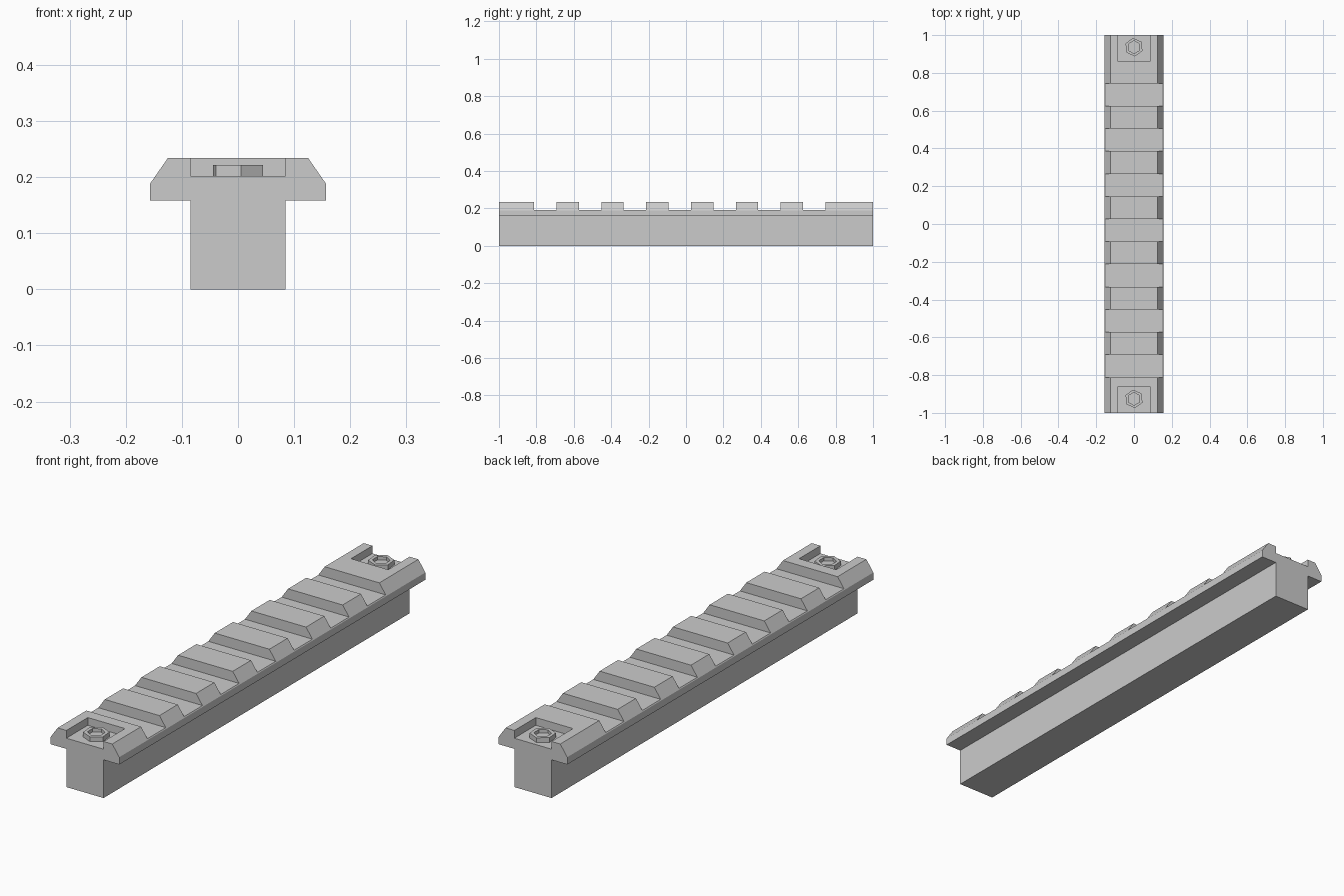
import bpy, bmesh
from math import cos, sin, radians

if "Cube" in bpy.data.objects:
    bpy.data.objects.remove(bpy.data.objects["Cube"])


def finish(name, bm):
    bmesh.ops.recalc_face_normals(bm, faces=bm.faces)
    mesh = bpy.data.meshes.new(name)
    bm.to_mesh(mesh)
    bm.free()
    ob = bpy.data.objects.new(name, mesh)
    bpy.context.collection.objects.link(ob)
    return ob


def add_box(bm, x, y0, y1, z0, z1):
    vs = bmesh.ops.create_cube(bm, size=1)["verts"]
    bmesh.ops.scale(bm, vec=(2 * x, y1 - y0, z1 - z0), verts=vs)
    bmesh.ops.translate(bm, vec=(0, (y0 + y1) / 2, (z0 + z1) / 2), verts=vs)


# Rail: mirrored half profile pulled along y
half = [(0.085, 0), (0.085, 0.158), (0.157, 0.158), (0.157, 0.188), (0.125, 0.234)]
profile = half + [(-x, z) for x, z in reversed(half)]
bm = bmesh.new()
face = bm.faces.new([bm.verts.new((x, -1, z)) for x, z in profile])
ext = bmesh.ops.extrude_face_region(bm, geom=[face])["geom"]
bmesh.ops.translate(bm, vec=(0, 2, 0),
                    verts=[g for g in ext if isinstance(g, bmesh.types.BMVert)])
rail = finish("rail", bm)

# Cutter: seven cross slots and the two open end pockets
bm = bmesh.new()
for i in range(7):
    y = -0.812 + i * 0.2395
    add_box(bm, 0.3, y, y + 0.12, 0.192, 0.4)
add_box(bm, 0.085, -1.1, -0.86, 0.202, 0.4)
add_box(bm, 0.085, 0.86, 1.1, 0.202, 0.4)
cutter = finish("slot_cutter", bm)
cutter.hide_render = True
cutter.hide_viewport = True
cutter.display_type = 'WIRE'

mod = rail.modifiers.new("slots", 'BOOLEAN')
mod.operation = 'DIFFERENCE'
mod.solver = 'EXACT'
mod.object = cutter


# Hex bolts with a hex socket, one in each pocket
def bolt(name, y):
    bm = bmesh.new()
    rings = []
    for r, z, turn in [(0.049, 0.198, 36), (0.049, 0.222, 36),
                       (0.034, 0.222, 30), (0.034, 0.208, 30)]:
        angles = [radians(turn + 60 * k) for k in range(6)]
        rings.append([bm.verts.new((r * cos(a), y + r * sin(a), z)) for a in angles])
    for a, b in zip(rings, rings[1:]):
        for k in range(6):
            n = (k + 1) % 6
            bm.faces.new((a[k], a[n], b[n], b[k]))
    bm.faces.new(rings[0])
    bm.faces.new(rings[-1])
    return finish(name, bm)


bolt("front_bolt", -0.926)
bolt("back_bolt", 0.936)
